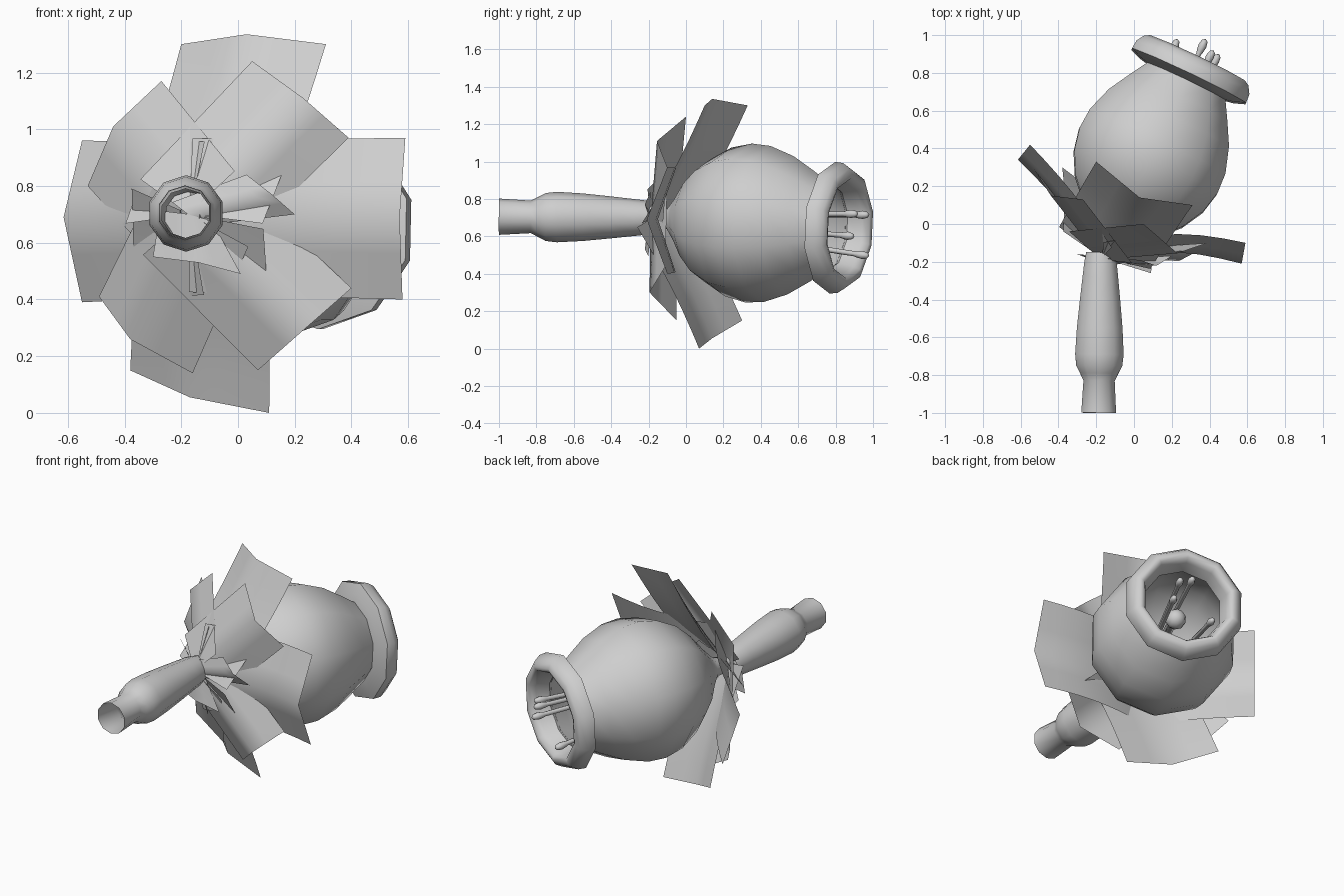
import bpy, bmesh, math
from mathutils import Vector

if "Cube" in bpy.data.objects:
    bpy.data.objects.remove(bpy.data.objects["Cube"])

grey = bpy.data.materials.new("plain grey")
grey.diffuse_color = (0.62, 0.62, 0.62, 1)
grey.use_nodes = True
grey.node_tree.nodes["Principled BSDF"].inputs["Base Color"].default_value = grey.diffuse_color

AXIS = Vector((0.43, 0.90, -0.05)).normalized()   # direction the bloom faces
HUB = Vector((-0.17, -0.18, 0.70))                # where stem, leaves and bloom meet


def finish(name, bm, angle=45):
    me = bpy.data.meshes.new(name)
    bm.to_mesh(me)
    bm.free()
    me.materials.append(grey)
    ob = bpy.data.objects.new(name, me)
    bpy.context.collection.objects.link(ob)
    bpy.ops.object.select_all(action='DESELECT')
    ob.select_set(True)
    bpy.context.view_layer.objects.active = ob
    bpy.ops.object.shade_smooth_by_angle(angle=math.radians(angle))
    return ob


def lathe(name, origin, axis, profile, sides, angle=45):
    """Revolve (distance, radius) points about an axis."""
    axis = axis.normalized()
    side = axis.cross(Vector((0, 0, 1))).normalized()
    up = side.cross(axis)
    bm = bmesh.new()
    rings = []
    for t, r in profile:
        ring = []
        for i in range(sides):
            a = 2 * math.pi * i / sides
            ring.append(bm.verts.new(origin + axis * t + (up * math.cos(a) + side * math.sin(a)) * r))
        rings.append(ring)
    for a, b in zip(rings, rings[1:]):
        for i in range(sides):
            j = (i + 1) % sides
            bm.faces.new((a[i], a[j], b[j], b[i]))
    bmesh.ops.remove_doubles(bm, verts=bm.verts, dist=1e-5)
    bmesh.ops.recalc_face_normals(bm, faces=bm.faces)
    return finish(name, bm, angle)


def leaf(name, left, mid, right, base, bow, base_width=0.95, cup=1.0):
    """Cupped blade of nearly even width from the hub to a three-point tip edge."""
    L, M, R = Vector(left), Vector(mid), Vector(right)
    tip = [L - M, (L - M) * 0.44, Vector(), (R - M) * 0.44, R - M]
    bm = bmesh.new()
    rows = []
    for k in range(7):
        u = k / 6
        width = base_width + (1 - base_width) * u
        spine = base.lerp(M, u) + AXIS * bow * math.sin(math.pi * u)
        rows.append([])
        for p in tip:
            depth = AXIS * p.dot(AXIS)
            offset = (p - depth) * width + depth * (cup + (1 - cup) * u)
            rows[-1].append(bm.verts.new(spine + offset))
    for a, b in zip(rows, rows[1:]):
        for i in range(4):
            bm.faces.new((a[i], a[i + 1], b[i + 1], b[i]))
    bm.normal_update()
    if sum((f.normal.dot(AXIS) for f in bm.faces)) > 0:
        bmesh.ops.reverse_faces(bm, faces=bm.faces)
    finish(name, bm, 70)


# stem: hollow stalk with a swelling near its open end
lathe("stem", Vector((-0.187, -1, 0.705)), Vector((0.01, 0.82, -0.005)),
      [(0, 0.097), (0.17, 0.087), (0.21, 0.107), (0.25, 0.128), (0.31, 0.135),
       (0.45, 0.127), (0.60, 0.112), (0.72, 0.099), (0.80, 0.09), (0.85, 0.08)], 10)

# bloom: round bell, open at the mouth
lathe("bell", HUB, AXIS,
      [(0.0, 0.04), (0.10, 0.06), (0.16, 0.13), (0.24, 0.24), (0.33, 0.33), (0.45, 0.398),
       (0.57, 0.425), (0.68, 0.418), (0.82, 0.37), (0.94, 0.30), (1.05, 0.232)], 10)

# flared lip around the mouth
lathe("lip", HUB, AXIS,
      [(1.035, 0.24), (1.045, 0.29), (1.068, 0.352), (1.115, 0.348), (1.155, 0.322),
       (1.172, 0.292), (1.165, 0.268), (1.13, 0.25), (1.05, 0.232)], 10, 60)

# back whorl: four broad leaves
for n, l, m, r, bow in [
    ("up", (-0.20, 0.33, 1.30), (0.03, 0.14, 1.335), (0.31, 0.10, 1.30), 0.02),
    ("right", (0.59, -0.10, 0.97), (0.57, -0.21, 0.69), (0.58, -0.10, 0.40), 0.05),
    ("down", (0.11, 0.07, 0.0), (-0.17, 0.14, 0.055), (-0.38, 0.30, 0.15), 0.02),
    ("left", (-0.55, 0.42, 0.39), (-0.615, 0.34, 0.69), (-0.55, 0.42, 0.96), 0.02),
]:
    leaf("back_leaf_" + n, l, m, r, HUB, bow, 0.95, 0.7)

# front whorl: four leaves set between the back ones
for n, l, m, r, bow in [
    ("upper_right", (0.05, 0.0, 1.24), (0.23, -0.155, 1.11), (0.39, -0.10, 0.97), 0.0),
    ("lower_right", (0.40, -0.11, 0.44), (0.24, -0.195, 0.30), (0.07, -0.05, 0.15), 0.0),
    ("lower_left", (-0.16, 0.09, 0.14), (-0.38, 0.125, 0.26), (-0.49, 0.26, 0.41), 0.0),
    ("upper_left", (-0.53, 0.29, 0.80), (-0.44, 0.15, 1.01), (-0.27, 0.13, 1.17), 0.0),
]:
    leaf("front_leaf_" + n, l, m, r, HUB - AXIS * 0.01, bow)

# small collar leaves beside the stem
collar_base = HUB - AXIS * 0.02
for n, l, m, r in [
    ("right", (0.03, -0.19, 0.84), (0.12, -0.22, 0.77), (0.20, -0.17, 0.70)),
    ("low", (0.01, -0.20, 0.49), (-0.14, -0.22, 0.53), (-0.30, -0.16, 0.55)),
]:
    leaf("collar_leaf_" + n, l, m, r, collar_base, 0.0, 0.6, 0.5)

# stamens: slender filaments with plump tips
root = HUB + AXIS * 0.62
for i, tip in enumerate([(0.38, 0.98, 0.715), (0.42, 0.92, 0.72), (0.45, 0.90, 0.60), (0.23, 0.98, 0.495)]):
    tip = Vector(tip)
    way = (tip - root).lerp(AXIS * (tip - root).length, 0.6)
    n = way.length
    lathe("stamen_%d" % (i + 1), tip - way, way,
          [(0, 0.014), (n - 0.085, 0.014), (n - 0.07, 0.018), (n - 0.04, 0.022),
           (n - 0.012, 0.016), (n, 0.0)], 8)

# pistil: stalk with a round head in the middle of the bell
lathe("pistil", HUB, AXIS,
      [(0.27, 0.02), (0.84, 0.02)] +
      [(0.90 - 0.06 * math.cos(a), 0.06 * math.sin(a)) for a in
       [math.pi * k / 7 for k in range(1, 7)]] + [(0.96, 0.0)], 10)
